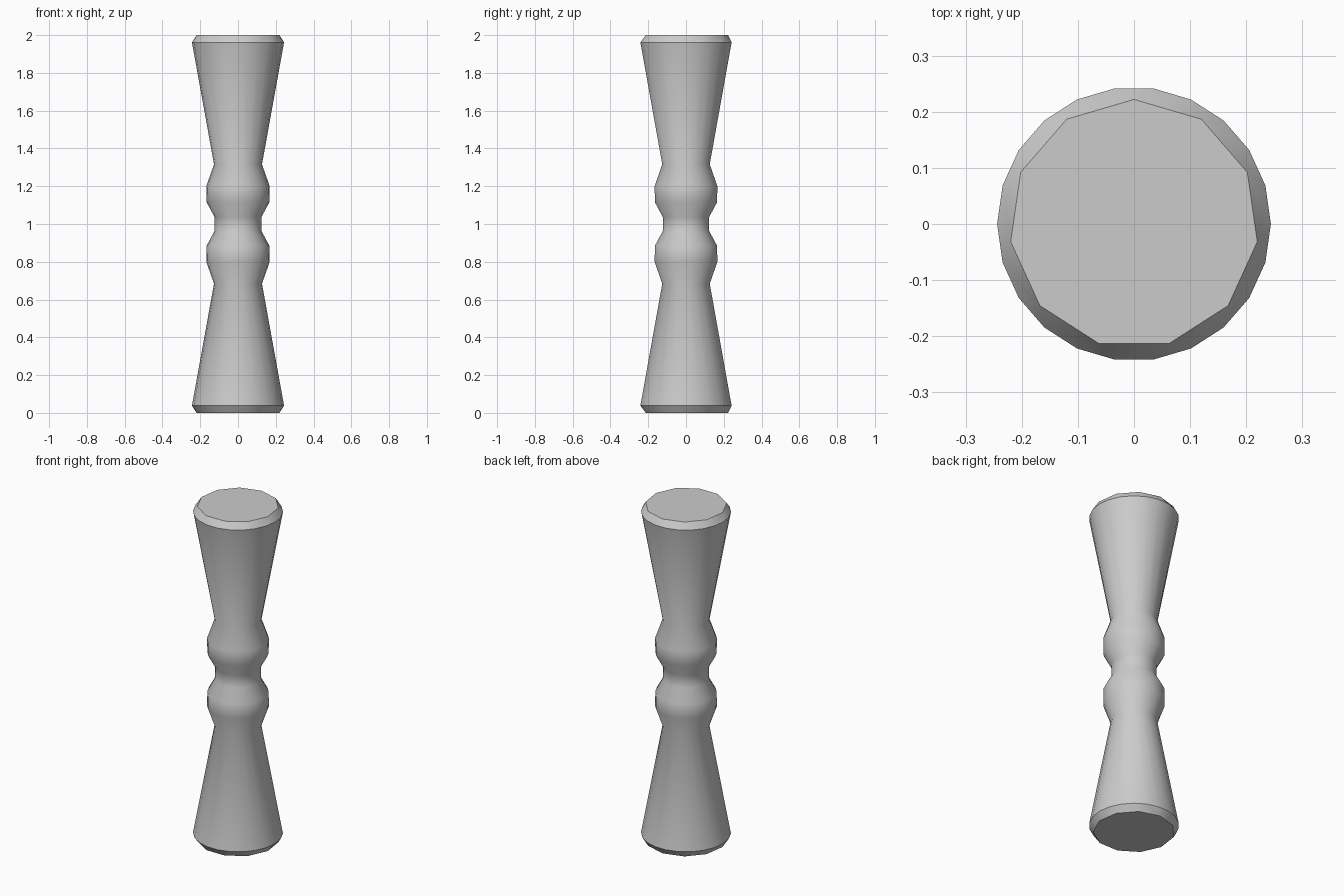
import bpy, bmesh, math

if "Cube" in bpy.data.objects:
    bpy.data.objects.remove(bpy.data.objects["Cube"])

# lower half profile: (radius, height, sides)
half = [(0.222, 0.0, 11), (0.244, 0.038, 22), (0.127, 0.684, 22), (0.168, 0.80, 22),
        (0.166, 0.885, 22), (0.124, 0.963, 22)]
profile = half + [(r, 2 - z, n) for r, z, n in reversed(half)]

bm = bmesh.new()


def ring(r, z, n):
    # 11-gon corners point to +y; 22-gon corners straddle that direction
    off = math.pi / 2 + (math.pi / 22 if n == 22 else 0)
    return [bm.verts.new((r * math.cos(off - 2 * math.pi * i / n),
                          r * math.sin(off - 2 * math.pi * i / n), z)) for i in range(n)]


def bridge(a, b):
    n = len(b)
    if len(a) == n:
        for i in range(n):
            bm.faces.new((a[i], a[(i + 1) % n], b[(i + 1) % n], b[i]))
        return
    small, big = (a, b) if len(a) < n else (b, a)
    # each cap corner fans to two rim corners, quads fill between
    for i in range(11):
        j = 2 * i
        bm.faces.new((small[i], big[j + 1], big[j]))
        bm.faces.new((small[i], small[(i + 1) % 11], big[(j + 2) % 22], big[j + 1]))


# turned pillar body
rings = [ring(*p) for p in profile]
for a, b in zip(rings, rings[1:]):
    bridge(a, b)
bm.faces.new(rings[0])
bm.faces.new(rings[-1])
bmesh.ops.recalc_face_normals(bm, faces=bm.faces[:])

mesh = bpy.data.meshes.new("turned_pillar")
bm.to_mesh(mesh)
bm.free()
pillar = bpy.data.objects.new("turned_pillar", mesh)
bpy.context.collection.objects.link(pillar)
bpy.context.view_layer.objects.active = pillar
pillar.select_set(True)
bpy.ops.object.shade_smooth_by_angle(angle=math.radians(35))
